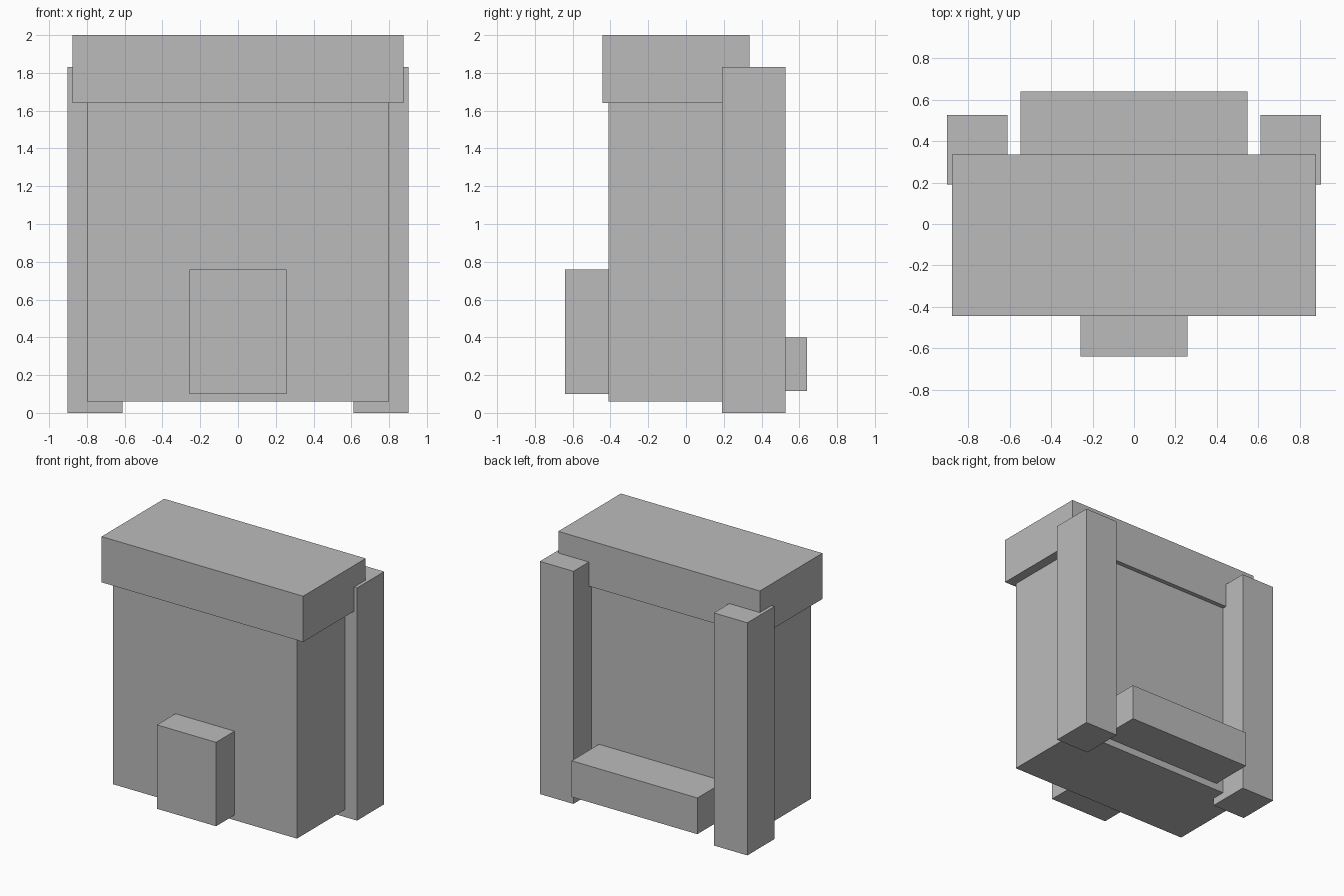
import bpy

cube = bpy.data.objects.get("Cube")
if cube:
    bpy.data.objects.remove(cube, do_unlink=True)

# Single plain grey
grey = bpy.data.materials.new("plain grey")
grey.use_nodes = True
colour = (0.5, 0.5, 0.5, 1)
grey.diffuse_color = colour
grey.node_tree.nodes["Principled BSDF"].inputs["Base Color"].default_value = colour


def box(name, xs, ys, zs):
    """Box between the given x, y and z limits."""
    spans = (xs, ys, zs)
    bpy.ops.mesh.primitive_cube_add(size=1, location=[(a + b) / 2 for a, b in spans])
    part = bpy.context.object
    part.name = name
    part.scale = [b - a for a, b in spans]
    bpy.ops.object.transform_apply(location=False, rotation=False, scale=True)
    part.data.materials.append(grey)
    return part


# Main block and overhanging cap
box("body", (-0.8, 0.8), (-0.41, 0.3), (0.06, 1.64))
box("cap", (-0.877, 0.877), (-0.443, 0.335), (1.64, 2))

# Raised block on the front, ledge on the back
box("front_block", (-0.257, 0.257), (-0.64, -0.41), (0.1, 0.76))
box("back_ledge", (-0.547, 0.547), (0.3, 0.64), (0.115, 0.4))

# Upright posts at the back corners
for side, x in (("left", 0.757), ("right", -0.757)):
    box(side + "_post", (x - 0.146, x + 0.146), (0.19, 0.527), (0, 1.83))
